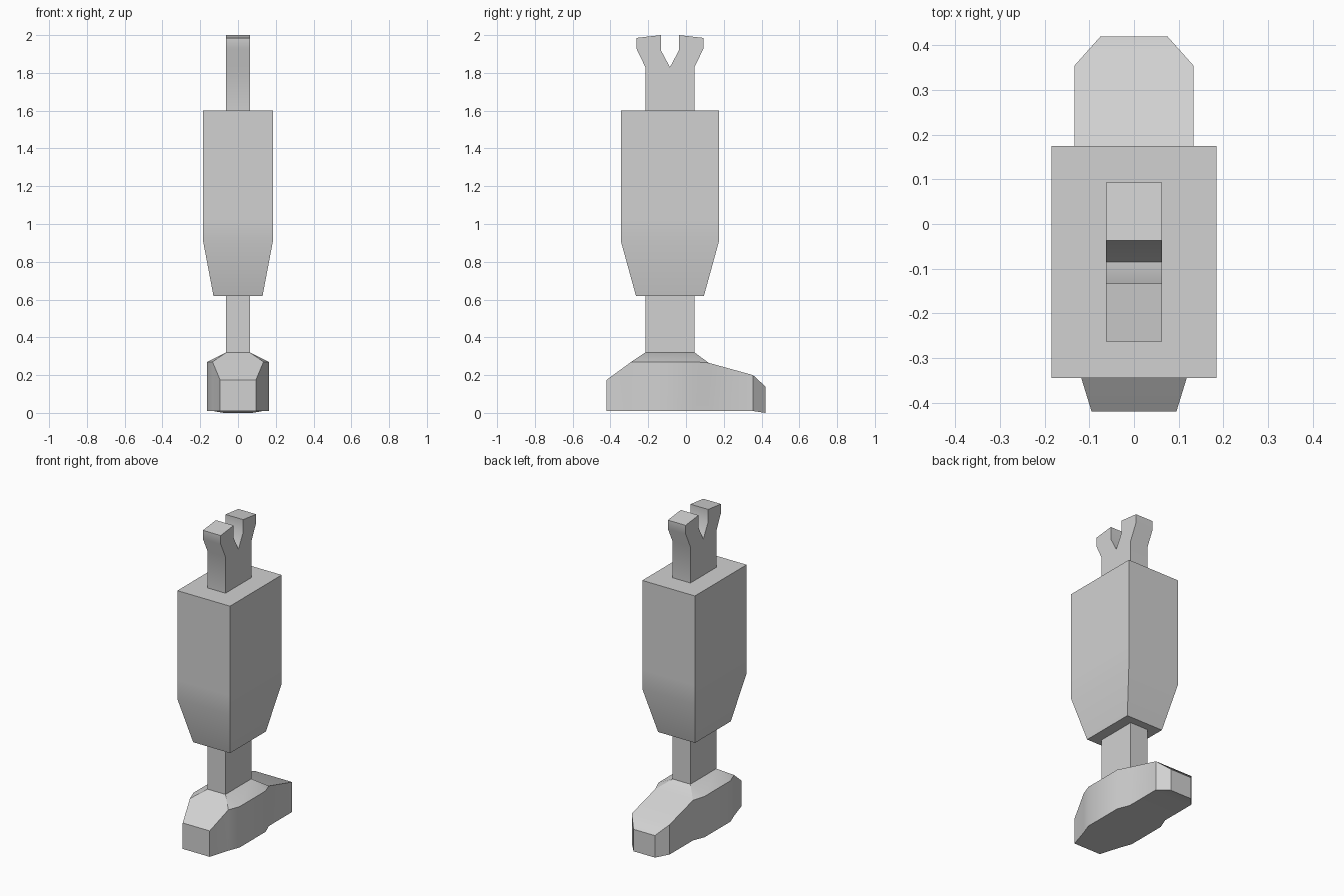
import bpy, bmesh, math

cube = bpy.data.objects.get("Cube")
if cube:
    bpy.data.objects.remove(cube, do_unlink=True)

grey = bpy.data.materials.new("light grey")
grey.use_nodes = True
colour = (0.64, 0.64, 0.64, 1)
grey.diffuse_color = colour
bsdf = next(n for n in grey.node_tree.nodes if n.type == "BSDF_PRINCIPLED")
bsdf.inputs["Base Color"].default_value = colour


def loft(name, rings):
    """Skin a list of equal-length rings and cap both ends."""
    bm = bmesh.new()
    loops = [[bm.verts.new(p) for p in ring] for ring in rings]
    n = len(loops[0])
    for a, b in zip(loops, loops[1:]):
        for i in range(n):
            j = (i + 1) % n
            bm.faces.new((a[i], a[j], b[j], b[i]))
    bm.faces.new(loops[0])
    bm.faces.new(loops[-1])
    bmesh.ops.remove_doubles(bm, verts=bm.verts, dist=0.0005)
    bmesh.ops.recalc_face_normals(bm, faces=bm.faces)
    mesh = bpy.data.meshes.new(name)
    bm.to_mesh(mesh)
    bm.free()
    mesh.materials.append(grey)
    obj = bpy.data.objects.new(name, mesh)
    bpy.context.collection.objects.link(obj)
    bpy.ops.object.select_all(action="DESELECT")
    obj.select_set(True)
    bpy.context.view_layer.objects.active = obj
    bpy.ops.object.shade_smooth_by_angle(angle=math.radians(30))
    return obj


def rectangle(half_x, half_y, z):
    y = -0.085
    return [(-half_x, y - half_y, z), (half_x, y - half_y, z),
            (half_x, y + half_y, z), (-half_x, y + half_y, z)]


# Main casing, tapered toward the bottom
loft("casing", [rectangle(0.13, 0.18, 0.62), rectangle(0.185, 0.26, 0.91),
                rectangle(0.185, 0.26, 1.03), rectangle(0.185, 0.26, 1.6)])

# Ankle rod between casing and foot
loft("ankle_rod", [rectangle(0.0625, 0.13, 0.3), rectangle(0.0625, 0.13, 0.64)])

# Forked top connector, a side profile extruded across x
half = [(0.13, 1.58), (0.13, 1.83), (0.178, 1.93), (0.178, 1.985),
        (0.048, 2.0), (0.048, 1.92)]
profile = half + [(0, 1.83)] + [(-y, z) for y, z in reversed(half)]
loft("fork", [[(x, y - 0.085, z) for y, z in profile] for x in (-0.0625, 0.0625)])

# Foot cross-sections: y, half width, base z, edge z, roof half width, roof z
sections = [
    (-0.42, 0.095, 0.01, 0.175, 0.095, 0.175),
    (-0.29, 0.135, 0.01, 0.27, 0.135, 0.27),
    (-0.215, 0.163, 0.01, 0.27, 0.0625, 0.32),
    (0.045, 0.163, 0.01, 0.27, 0.0625, 0.32),
    (0.12, 0.133, 0.01, 0.265, 0.133, 0.265),
    (0.355, 0.133, 0.01, 0.2, 0.133, 0.2),
    (0.42, 0.075, 0.0, 0.14, 0.075, 0.14),
]
loft("foot", [[(-w, y, base), (w, y, base), (w, y, edge),
               (r, y, top), (-r, y, top), (-w, y, edge)]
              for y, w, base, edge, r, top in sections])
